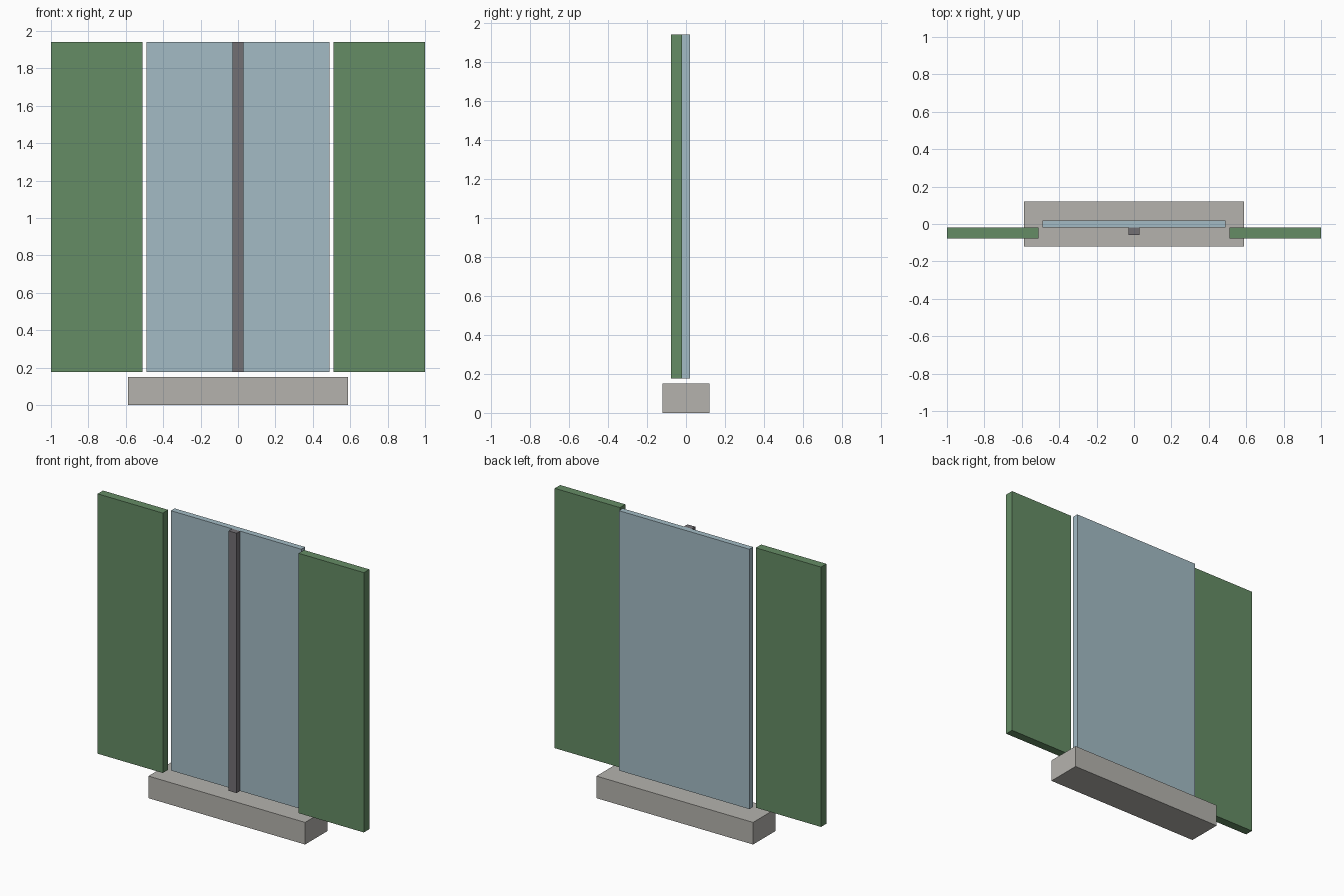
import bpy
import bmesh
from mathutils import Vector

cube = bpy.data.objects.get("Cube")
if cube:
    bpy.data.objects.remove(cube, do_unlink=True)


def material(name, rgb):
    mat = bpy.data.materials.new(name)
    mat.use_nodes = True
    colour = (*rgb, 1.0)
    mat.diffuse_color = colour
    mat.node_tree.nodes["Principled BSDF"].inputs["Base Color"].default_value = colour
    return mat


def box(name, low, high, mat):
    """Box between two opposite corners."""
    low, high = Vector(low), Vector(high)
    bm = bmesh.new()
    bmesh.ops.create_cube(bm, size=1.0)
    bmesh.ops.scale(bm, vec=high - low, verts=bm.verts)
    mesh = bpy.data.meshes.new(name)
    bm.to_mesh(mesh)
    bm.free()
    mesh.materials.append(mat)
    obj = bpy.data.objects.new(name, mesh)
    obj.location = (low + high) / 2
    bpy.context.collection.objects.link(obj)
    return obj


stone = material("pale stone", (0.46, 0.45, 0.42))
glass = material("blue grey glass", (0.37, 0.50, 0.56))
metal = material("dark grey", (0.17, 0.16, 0.175))
green = material("shutter green", (0.13, 0.265, 0.13))

bottom, top = 0.176, 1.94   # shared height of pane, mullion and shutters
back = -0.02                # front face of the pane

# Sill, pane and the central bar
box("sill", (-0.588, -0.12, 0), (0.588, 0.12, 0.15), stone)
box("window_pane", (-0.49, back, bottom), (0.49, 0.02, top), glass)
box("mullion", (-0.03, -0.058, bottom), (0.03, back, top), metal)

# Open shutters on both sides
for side, sign in (("left", 1), ("right", -1)):
    inner, outer = sorted((sign * 0.51, sign * 1.0))
    box(side + "_shutter", (inner, -0.078, bottom), (outer, back, top), green)
